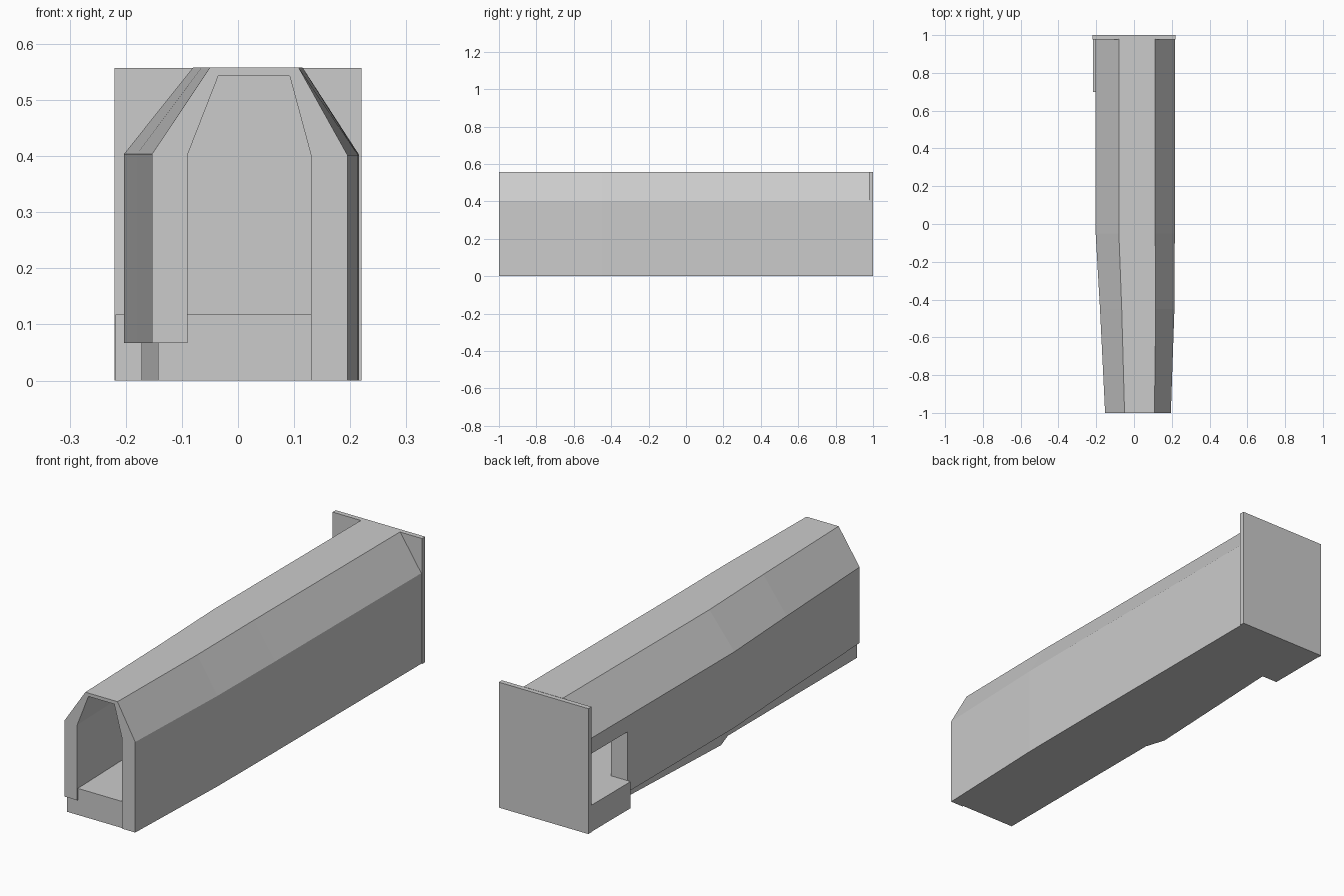
import bpy, bmesh

if "Cube" in bpy.data.objects:
    bpy.data.objects.remove(bpy.data.objects["Cube"])


def make_object(name, bm):
    bmesh.ops.recalc_face_normals(bm, faces=bm.faces[:])
    mesh = bpy.data.meshes.new(name)
    bm.to_mesh(mesh)
    bm.free()
    obj = bpy.data.objects.new(name, mesh)
    bpy.context.collection.objects.link(obj)
    return obj


def loft(name, rings):
    """Skin a list of equal-length closed rings and cap both ends."""
    bm = bmesh.new()
    rows = [[bm.verts.new(p) for p in ring] for ring in rings]
    n = len(rows[0])
    for a, b in zip(rows, rows[1:]):
        for i in range(n):
            j = (i + 1) % n
            bm.faces.new((a[i], a[j], b[j], b[i]))
    bm.faces.new(rows[0])
    bm.faces.new(rows[-1])
    return make_object(name, bm)


def box(name, lo, hi):
    ring = [(lo[0], lo[1]), (hi[0], lo[1]), (hi[0], hi[1]), (lo[0], hi[1])]
    return loft(name, [[(x, y, z) for x, y in ring] for z in (lo[2], hi[2])])


def prism(name, outline, z0, z1):
    return loft(name, [[(x, y, z) for x, y in outline] for z in (z0, z1)])


def shell_ring(y, left, top_l, top_r, right, in_l, in_r):
    """Arch-shaped section: outer outline, then back along the inner one."""
    pts = [(left, 0.067), (left, 0.404), (top_l, 0.558), (top_r, 0.558),
           (right, 0.402), (right, 0.0), (in_r, 0.0), (in_r, 0.402),
           (in_r - 0.038, 0.543), (in_l + 0.055, 0.543),
           (in_l, 0.402), (in_l, 0.067)]
    return [(x, y, z) for x, z in pts]


# Tapered tunnel walls and chamfered roof
shell = loft("tunnel_shell", [
    shell_ring(-1.00, -0.153, -0.050, 0.108, 0.195, -0.090, 0.130),
    shell_ring(-0.45, -0.180, -0.065, 0.115, 0.214, -0.105, 0.142),
    shell_ring(-0.05, -0.203, -0.080, 0.112, 0.216, -0.122, 0.145),
    shell_ring(0.98, -0.203, -0.080, 0.112, 0.216, -0.122, 0.145),
])

# Side doorway in the left wall, next to the end plate
cutter = box("doorway_cutter", (-0.30, 0.70, -0.05), (-0.05, 1.05, 0.335))
cutter.hide_render = True
mod = shell.modifiers.new("doorway", 'BOOLEAN')
mod.operation = 'DIFFERENCE'
mod.solver = 'EXACT'
mod.object = cutter
bpy.context.view_layer.objects.active = shell
bpy.ops.object.modifier_apply(modifier=mod.name)
bpy.data.objects.remove(cutter)

# Floor slab with a threshold at the doorway
prism("floor", [(-0.143, -0.995), (0.132, -0.995), (0.144, -0.45),
                (0.147, -0.05), (0.147, 0.98), (-0.218, 0.98),
                (-0.218, 0.70), (-0.14, 0.70), (-0.143, -0.1)], 0.0, 0.118)

# Low wedge under the left wall
prism("floor_wedge", [(-0.13, 0.70), (-0.14, 0.70), (-0.172, 0.0),
                      (-0.14, -0.10), (-0.13, -0.10)], 0.0, 0.067)

# Closing plate at the back
box("end_plate", (-0.22, 0.978, 0.0), (0.22, 1.0, 0.557))
